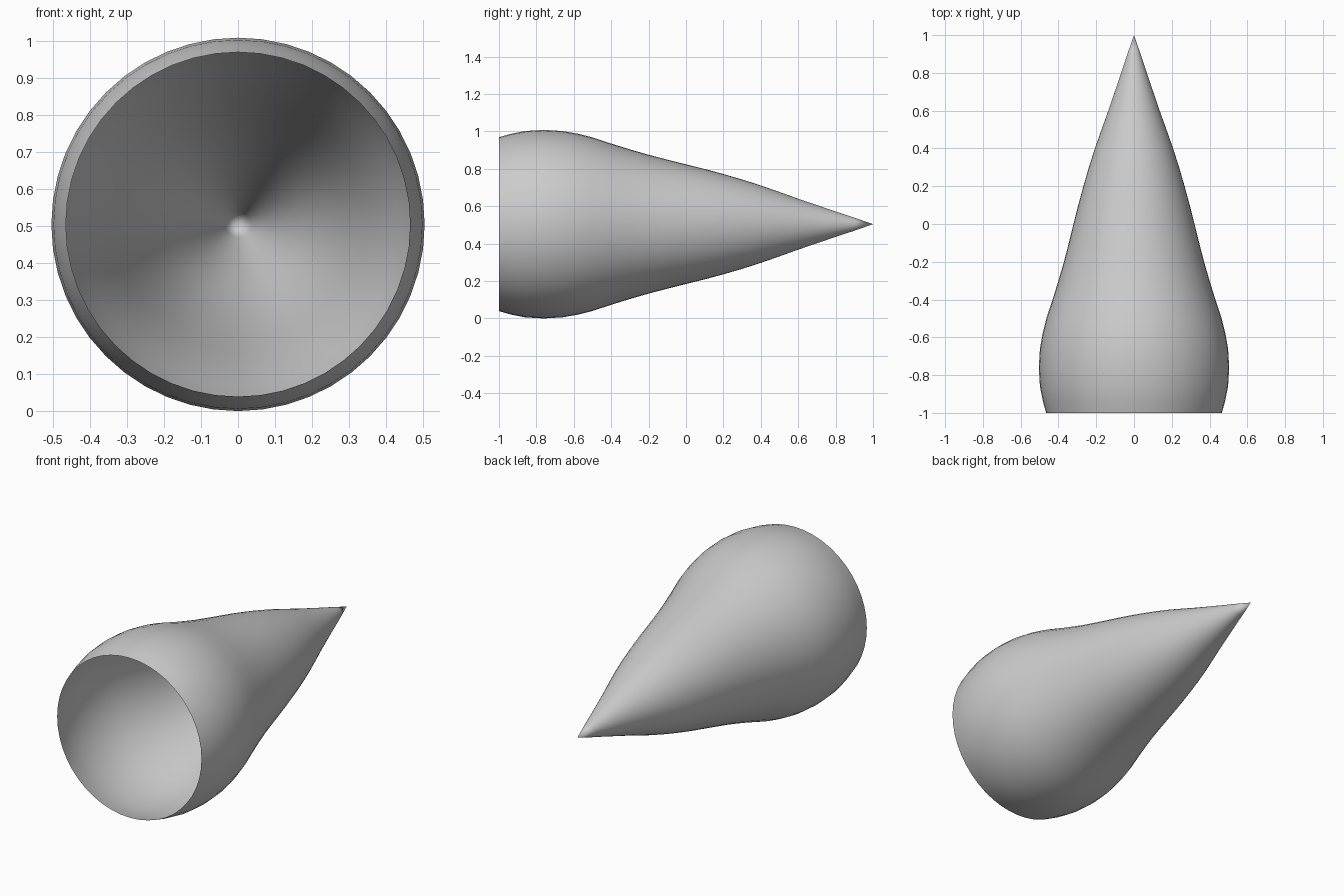
import bpy, bmesh, math

if "Cube" in bpy.data.objects:
    bpy.data.objects.remove(bpy.data.objects["Cube"])

R_MAX = 0.504   # widest radius, so the shell rests on z = 0
SIDES = 48

# Profile as (position along y, radius), wide open mouth to pointed tip
PROFILE = [(-1, .465), (-.94, .482), (-.86, .498), (-.76, R_MAX), (-.66, .498),
           (-.58, .484), (-.5, .464), (-.4, .431), (-.3, .400), (-.2, .371),
           (-.1, .345), (0, .320), (.1, .295), (.2, .268), (.3, .239), (.4, .207),
           (.5, .172), (.6, .136), (.7, .102), (.8, .068), (.9, .035)]

# Nose cone shell: open at the front, closed to a point at the back
bm = bmesh.new()
rings = []
for y, r in PROFILE:
    angles = [2 * math.pi * i / SIDES for i in range(SIDES)]
    rings.append([bm.verts.new((r * math.cos(a), y, R_MAX + r * math.sin(a)))
                  for a in angles])
tip = bm.verts.new((0, 1, R_MAX))

for a, b in zip(rings, rings[1:]):
    for i in range(SIDES):
        j = (i + 1) % SIDES
        bm.faces.new((a[i], b[i], b[j], a[j]))
for i in range(SIDES):
    bm.faces.new((rings[-1][i], tip, rings[-1][(i + 1) % SIDES]))

bmesh.ops.recalc_face_normals(bm, faces=bm.faces)
for f in bm.faces:
    f.smooth = True

mesh = bpy.data.meshes.new("nose_cone_shell")
bm.to_mesh(mesh)
bm.free()
bpy.context.collection.objects.link(bpy.data.objects.new("nose_cone_shell", mesh))
